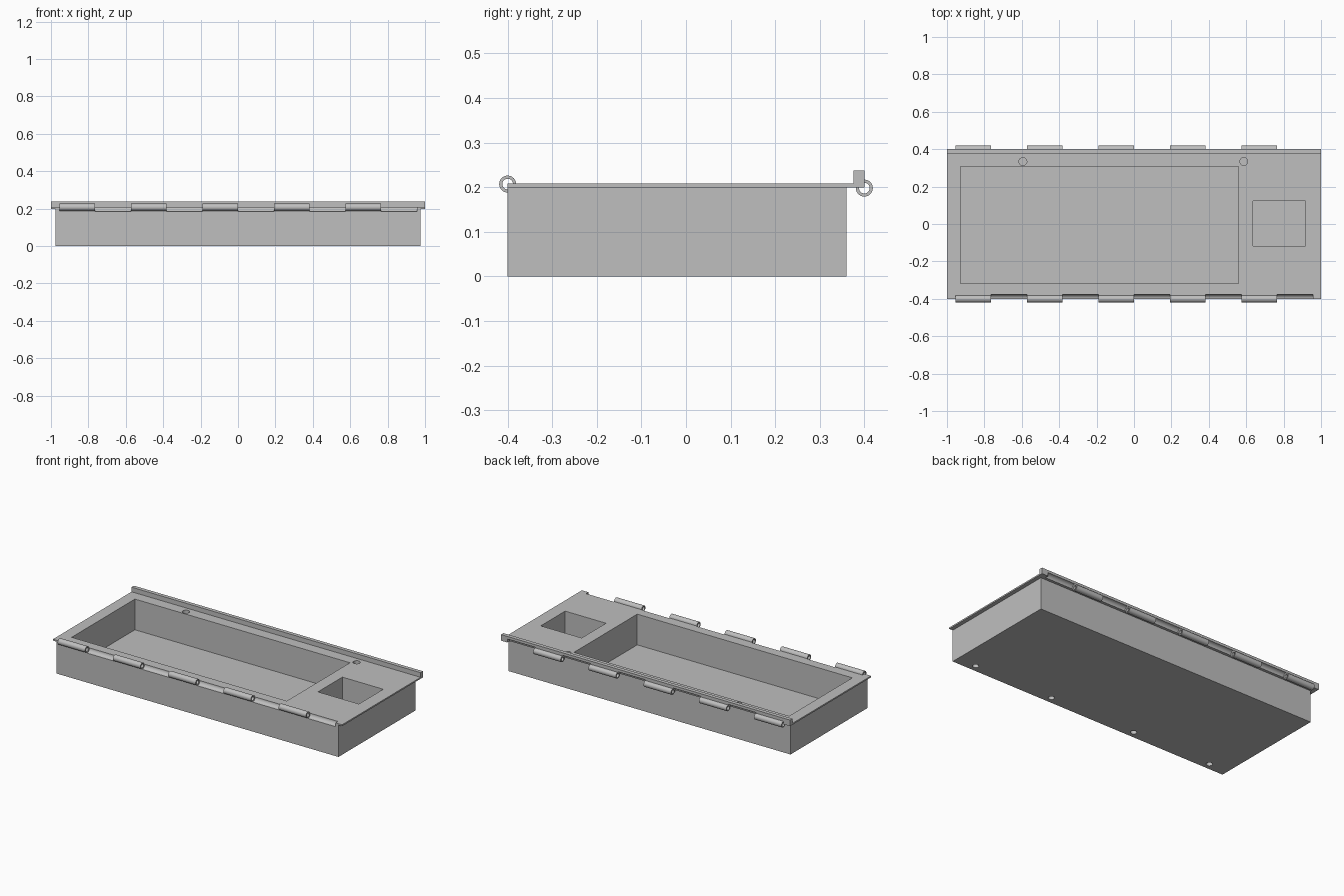
import bpy
import bmesh
import math
from mathutils import Matrix, Vector

cube = bpy.data.objects.get("Cube")
if cube:
    bpy.data.objects.remove(cube, do_unlink=True)

grey = bpy.data.materials.new("plain_grey")
grey.use_nodes = True
grey.diffuse_color = (0.52, 0.52, 0.52, 1)
grey.node_tree.nodes["Principled BSDF"].inputs["Base Color"].default_value = grey.diffuse_color

ALONG_X = Matrix.Rotation(math.pi / 2, 4, "Y")


def finish(name, bm):
    bmesh.ops.recalc_face_normals(bm, faces=bm.faces)
    mesh = bpy.data.meshes.new(name)
    bm.to_mesh(mesh)
    bm.free()
    mesh.materials.append(grey)
    obj = bpy.data.objects.new(name, mesh)
    bpy.context.collection.objects.link(obj)
    return obj


def add_box(bm, low, high):
    low, high = Vector(low), Vector(high)
    matrix = Matrix.Translation((low + high) / 2) @ Matrix.Diagonal((*(high - low), 1))
    bmesh.ops.create_cube(bm, size=1, matrix=matrix)


def box(name, low, high):
    bm = bmesh.new()
    add_box(bm, low, high)
    return finish(name, bm)


def add_rod(bm, centre, radius, length, turn=Matrix()):
    bmesh.ops.create_cone(bm, cap_ends=True, segments=40, radius1=radius, radius2=radius,
                          depth=length, matrix=Matrix.Translation(centre) @ turn)


def activate(obj):
    bpy.ops.object.select_all(action="DESELECT")
    obj.select_set(True)
    bpy.context.view_layer.objects.active = obj


def combine(target, tool, operation):
    mod = target.modifiers.new(operation.lower(), "BOOLEAN")
    mod.operation = operation
    mod.solver = "EXACT"
    mod.object = tool
    activate(target)
    bpy.ops.object.modifier_apply(modifier=mod.name)
    bpy.data.objects.remove(tool, do_unlink=True)


# Solid tray: deep body, thin overhanging rim and raised back lip
tray = box("tray", (-0.975, -0.4, 0), (0.975, 0.36, 0.204))
combine(tray, box("rim", (-1, -0.4, 0.199), (1, 0.4, 0.208)), "UNION")
combine(tray, box("back_lip", (-1, 0.376, 0.199), (1, 0.4, 0.237)), "UNION")

# Large compartment and small pocket
pockets = bmesh.new()
add_box(pockets, (-0.928, -0.318, 0.016), (0.56, 0.307, 0.3))
add_box(pockets, (0.635, -0.117, 0.016), (0.918, 0.124, 0.3))
combine(tray, finish("pocket_cutter", pockets), "DIFFERENCE")

# Round blind holes in the rim and the underside
holes = bmesh.new()
for x in (-0.594, 0.587):
    add_rod(holes, (x, 0.334, 0.208), 0.021, 0.06)
for x in (-0.845, -0.297, 0.297, 0.845):
    add_rod(holes, (x, -0.358, 0), 0.018, 0.06)
combine(tray, finish("hole_cutter", holes), "DIFFERENCE")

# Hinges on both long edges: clearance grooves, pin bore and hollow knuckles
START, WIDTH, PITCH, COUNT = -0.954, 0.19, 0.382, 5
for side, y, z in (("front", -0.4, 0.207), ("back", 0.4, 0.198)):
    grooves = bmesh.new()
    for i in range(COUNT):
        middle = START + i * PITCH + WIDTH + (PITCH - WIDTH) / 2
        add_rod(grooves, (middle, y, z), 0.023, PITCH - WIDTH, ALONG_X)
    combine(tray, finish("groove_cutter", grooves), "DIFFERENCE")

    bore = bmesh.new()
    add_rod(bore, (START + 0.88, y, z), 0.013, 1.76, ALONG_X)
    combine(tray, finish("bore_cutter", bore), "DIFFERENCE")

    for i in range(COUNT):
        left = START + i * PITCH
        bm = bmesh.new()
        profile = [(0.012, 0), (0.019, 0), (0.019, WIDTH), (0.012, WIDTH)]
        verts = [bm.verts.new((left + along, y, z + radius)) for radius, along in profile]
        edges = [bm.edges.new((verts[k], verts[(k + 1) % 4])) for k in range(4)]
        bmesh.ops.spin(bm, geom=verts + edges, cent=(0, y, z), axis=(1, 0, 0),
                       angle=math.tau, steps=40)
        bmesh.ops.remove_doubles(bm, verts=bm.verts, dist=0.0002)
        activate(finish(f"{side}_hinge_knuckle_{i + 1}", bm))
        bpy.ops.object.shade_smooth_by_angle()

activate(tray)
bpy.ops.object.shade_smooth_by_angle()
